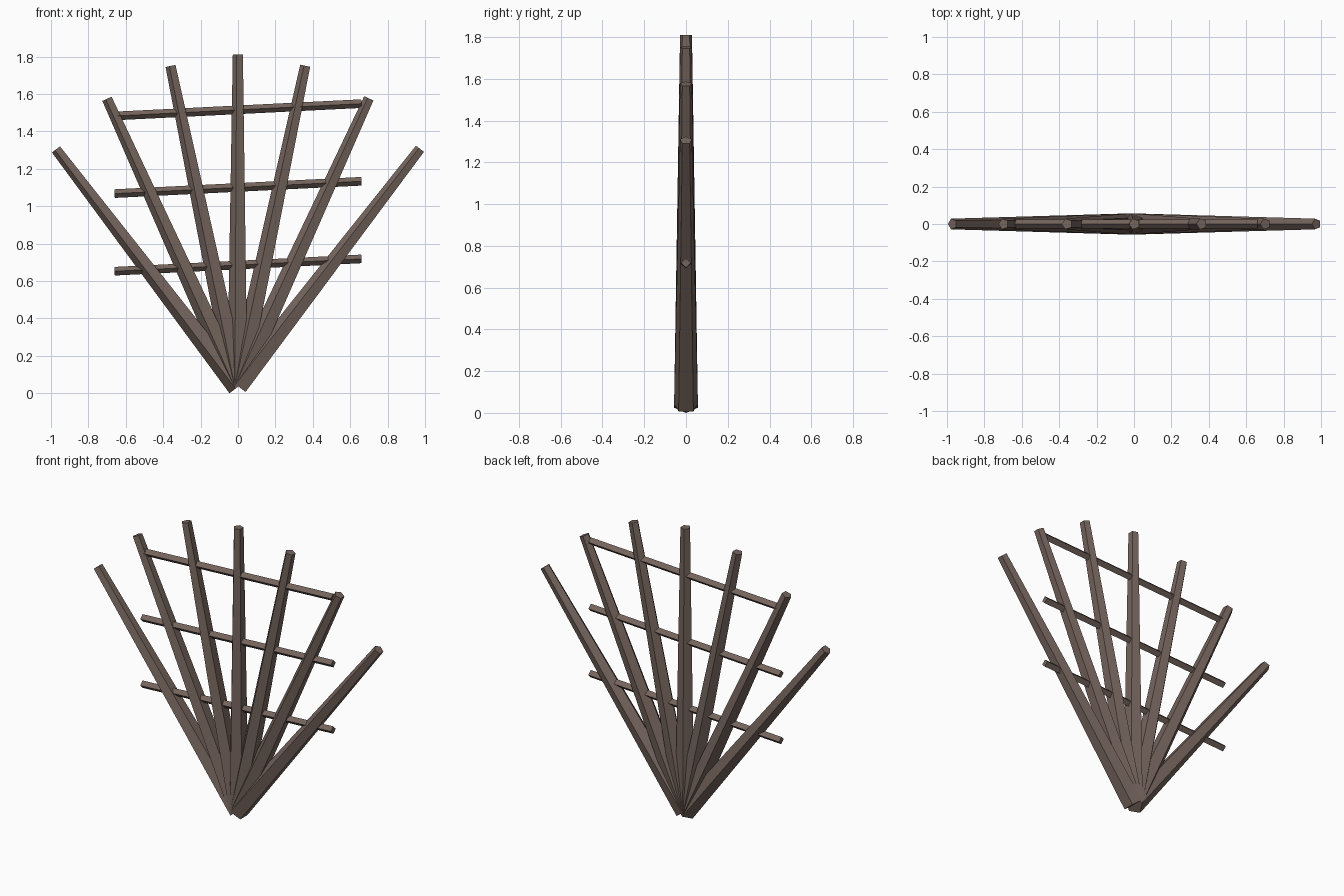
import bpy, bmesh, math
from mathutils import Vector

if "Cube" in bpy.data.objects:
    bpy.data.objects.remove(bpy.data.objects["Cube"])

wood = bpy.data.materials.new("dark_wood")
wood.diffuse_color = (0.18, 0.13, 0.11, 1)
wood.use_nodes = True
wood.node_tree.nodes["Principled BSDF"].inputs["Base Color"].default_value = wood.diffuse_color


def bar(name, start, end, r0, r1, sides, phase):
    """Tapered flat-sided bar lying in the XZ plane."""
    a, b = Vector(start), Vector(end)
    d = (b - a).normalized()
    v = Vector((0, 1, 0))
    u = v.cross(d)
    bm = bmesh.new()
    rings = []
    for c, r in ((a, r0), (b, r1)):
        ring = []
        for i in range(sides):
            t = phase + math.tau * i / sides
            ring.append(bm.verts.new(c + r * (math.cos(t) * u + math.sin(t) * v)))
        rings.append(ring)
    lo, hi = rings
    for i in range(sides):
        j = (i + 1) % sides
        bm.faces.new((lo[i], lo[j], hi[j], hi[i]))
    bm.faces.new(lo[::-1])
    bm.faces.new(hi)
    bmesh.ops.recalc_face_normals(bm, faces=bm.faces)
    me = bpy.data.meshes.new(name)
    bm.to_mesh(me)
    bm.free()
    me.materials.append(wood)
    ob = bpy.data.objects.new(name, me)
    bpy.context.collection.objects.link(ob)
    return ob


# Fan of seven five-sided staves, thick at the foot
tips = [(0, 1.81), (0.36, 1.75), (0.70, 1.575), (0.973, 1.305)]
for k, (x, z) in enumerate(tips):
    for s in ((1, -1) if k else (1,)):
        side = "centre" if k == 0 else ("right" if s > 0 else "left")
        bar(f"stave_{side}_{k}", (0.002, 0, 0.036), (0.002 + s * x, 0, z),
            0.06, 0.03, 5, math.pi)

# Three slightly tilted square cross rails, set on edge
for k in range(3):
    z = 0.685 + 0.415 * k
    bar(f"cross_rail_{k + 1}", (-0.66, 0, z - 0.033), (0.66, 0, z + 0.033),
        0.023, 0.023, 4, 0)
